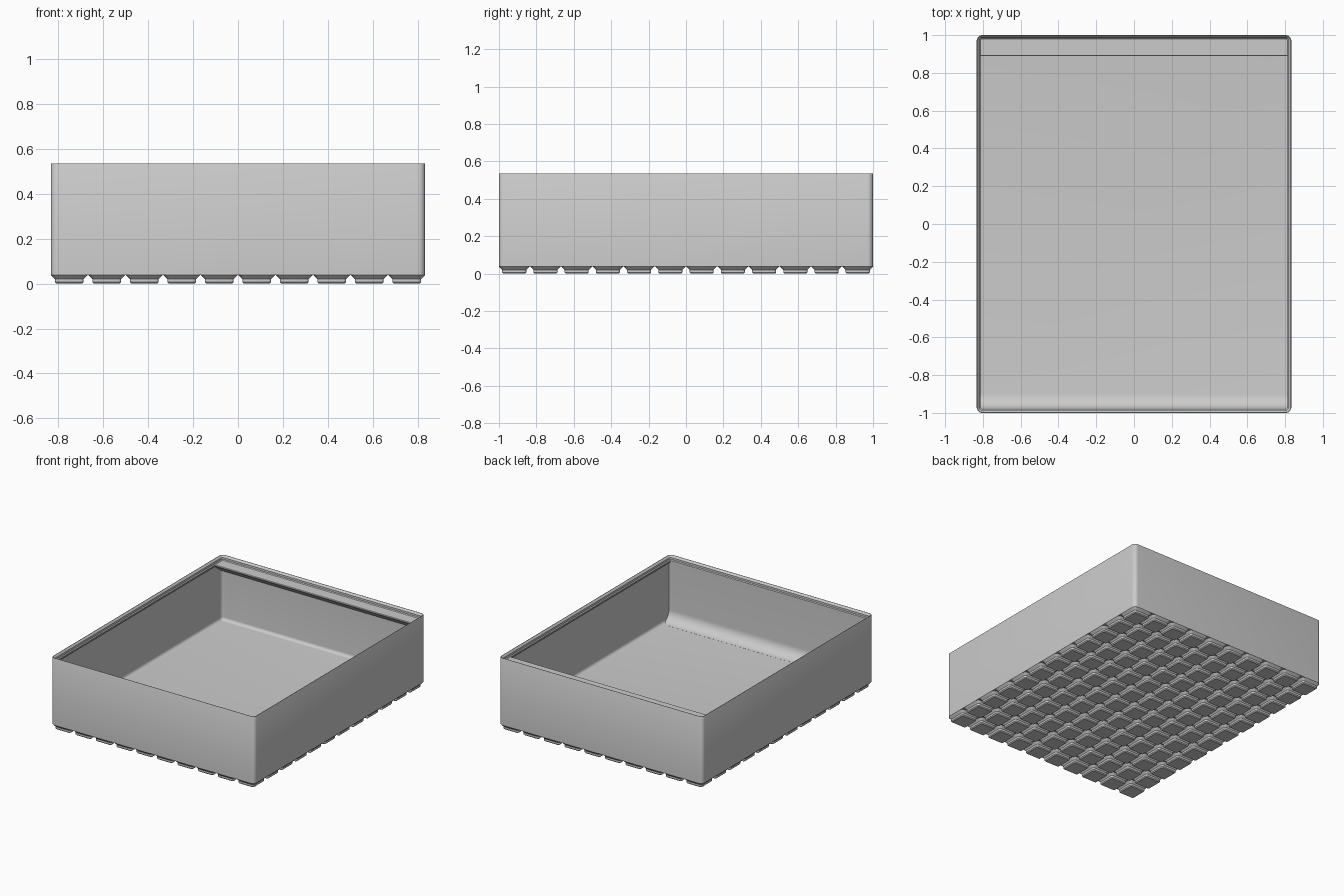
import bpy
import bmesh
from math import sin, cos, pi

default = bpy.data.objects.get("Cube")
if default:
    bpy.data.objects.remove(default, do_unlink=True)

MM = 2 / 251.5                    # one millimetre in model units
HALF_X, HALF_Y = 104.75 * MM, 1.0
TOP = 67.3 * MM                   # rim
SHELF = 63 * MM                   # underside of the stacking lip
BASE = 4.75 * MM                  # underside of the box
FLOOR = 7 * MM
WALL, LIP = 0.95 * MM, 2.6 * MM
CORNER = 3.75 * MM
PITCH = 21 * MM

grey = bpy.data.materials.new("plain grey")
grey.use_nodes = True
grey.diffuse_color = (0.6, 0.6, 0.6, 1)
grey.node_tree.nodes["Principled BSDF"].inputs["Base Color"].default_value = (0.6, 0.6, 0.6, 1)


def finish(name, bm):
    bmesh.ops.recalc_face_normals(bm, faces=bm.faces)
    mesh = bpy.data.meshes.new(name)
    bm.to_mesh(mesh)
    bm.free()
    mesh.materials.append(grey)
    obj = bpy.data.objects.new(name, mesh)
    bpy.context.collection.objects.link(obj)
    bpy.ops.object.select_all(action="DESELECT")
    obj.select_set(True)
    bpy.context.view_layer.objects.active = obj
    bpy.ops.object.shade_smooth_by_angle(angle=pi / 6)
    return obj


def rounded_loft(name, hx, hy, radius, profile, segments):
    """Skin rounded rectangles given as (inset, z) and cap both ends."""
    bm = bmesh.new()
    rings = []
    for inset, z in profile:
        r = max(radius - inset, 0.1 * MM)
        cx, cy = hx - inset - r, hy - inset - r
        ring = []
        for quarter, (sx, sy) in enumerate(((1, 1), (-1, 1), (-1, -1), (1, -1))):
            for i in range(segments + 1):
                a = (quarter + i / segments) * pi / 2
                ring.append(bm.verts.new((sx * cx + r * cos(a), sy * cy + r * sin(a), z)))
        rings.append(ring)
    for low, high in zip(rings, rings[1:]):
        for i in range(len(low)):
            j = (i + 1) % len(low)
            bm.faces.new((low[i], low[j], high[j], high[i]))
    bm.faces.new(rings[0])
    bm.faces.new(rings[-1])
    return finish(name, bm)


def extrude_x(name, half, profile):
    """Sweep a closed (y, z) outline across the width."""
    bm = bmesh.new()
    ends = [[bm.verts.new((x, y, z)) for y, z in profile] for x in (-half, half)]
    for i in range(len(profile)):
        j = (i + 1) % len(profile)
        bm.faces.new((ends[0][i], ends[0][j], ends[1][j], ends[1][i]))
    for end in ends:
        bm.faces.new(end)
    return finish(name, bm)


# Box: outer wall, stacking lip, inner wall, floor fillet and floor
fillet = CORNER - WALL
box = [(0, BASE), (0, TOP - 0.2 * MM), (0.1 * MM, TOP), (0.4 * MM, TOP),
       (1.9 * MM, TOP - 1.8 * MM), (1.9 * MM, SHELF + 0.7 * MM),
       (LIP, SHELF), (LIP, SHELF - 1.2 * MM),
       (WALL, SHELF - 1.2 * MM - (LIP - WALL))]
for step in range(7):
    a = step / 6 * pi / 2
    box.append((WALL + fillet * (1 - cos(a)), FLOOR + fillet * (1 - sin(a))))
rounded_loft("bin_shell", HALF_X, HALF_Y, CORNER, box, 8)

inner_half = HALF_X - WALL * 0.9

# Thickened front wall that curves down into the floor
face, back, scoop = -HALF_Y + LIP, -HALF_Y + WALL * 1.5, 0.08
outline = [(back, SHELF), (face, SHELF)]
for step in range(13):
    a = step / 12 * pi / 2
    outline.append((face + scoop * (1 - cos(a)), FLOOR + 0.0005 + scoop * (1 - sin(a))))
outline += [(face + scoop, FLOOR - 0.005), (back, FLOOR - 0.005)]
extrude_x("front_scoop", inner_half, outline)

# Label shelf along the back wall, sloped underneath
edge, wall = 0.89, HALF_Y - WALL * 1.5
extrude_x("label_shelf", inner_half, [
    (wall, SHELF), (edge + 0.003, SHELF), (edge, SHELF - 0.003),
    (edge, SHELF - 0.008), (edge + 0.003, SHELF - 0.012), (wall, SHELF - 0.083)])

# Grid of stepped feet
foot_half = PITCH / 2 - 0.25 * MM
foot = rounded_loft("feet", foot_half, foot_half, CORNER, [
    (2.95 * MM, 0), (2.15 * MM, 0.8 * MM), (2.15 * MM, 2.6 * MM),
    (0, BASE), (0.5 * MM, BASE + 0.5 * MM)], 5)
columns, rows = 10, 12
foot.location = (-PITCH * (columns - 1) / 2, -PITCH * (rows - 1) / 2, 0)
for label, count, offset in (("columns", columns, (PITCH, 0, 0)), ("rows", rows, (0, PITCH, 0))):
    array = foot.modifiers.new(label, "ARRAY")
    array.count = count
    array.use_relative_offset = False
    array.use_constant_offset = True
    array.constant_offset_displace = offset
